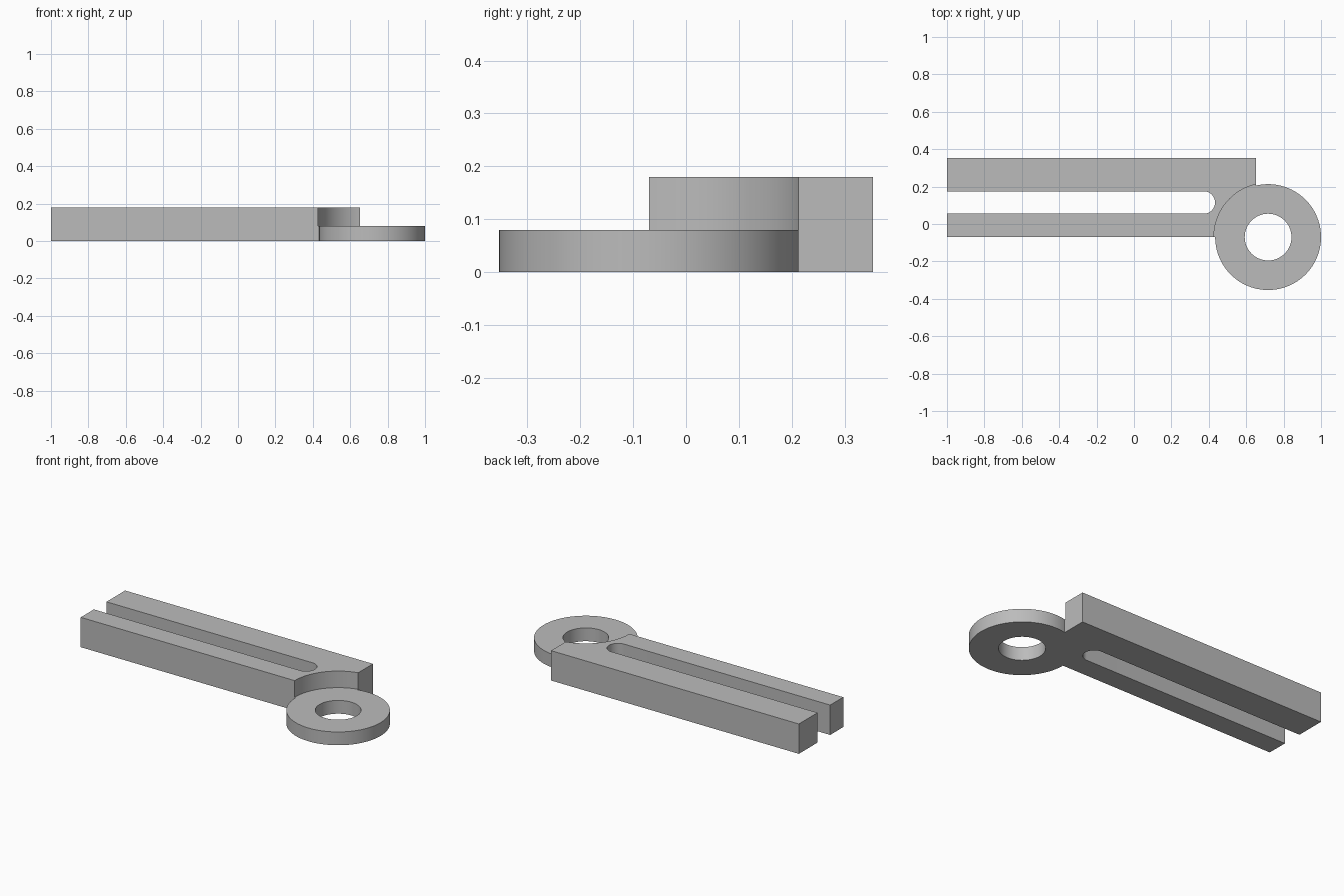
import bpy
import bmesh
from math import cos, sin, pi, radians

cube = bpy.data.objects.get("Cube")
if cube:
    bpy.data.objects.remove(cube, do_unlink=True)

grey = bpy.data.materials.new("plain grey")
grey.use_nodes = True
grey.diffuse_color = (0.5, 0.5, 0.5, 1)
grey.node_tree.nodes["Principled BSDF"].inputs["Base Color"].default_value = (0.5, 0.5, 0.5, 1)


def arc(cx, cy, r, start=0.0, sweep=2 * pi, steps=96):
    """Points along an arc; a full circle does not repeat its first point."""
    count = steps if sweep >= 2 * pi else steps + 1
    return [(cx + r * cos(start + sweep * i / steps),
             cy + r * sin(start + sweep * i / steps)) for i in range(count)]


def prism(name, outline, bottom, top):
    """Extrude a counter-clockwise outline between two heights."""
    bm = bmesh.new()
    face = bm.faces.new([bm.verts.new((x, y, bottom)) for x, y in outline])
    new = bmesh.ops.extrude_face_region(bm, geom=[face])["geom"]
    raised = [v for v in new if isinstance(v, bmesh.types.BMVert)]
    bmesh.ops.translate(bm, vec=(0, 0, top - bottom), verts=raised)
    bmesh.ops.recalc_face_normals(bm, faces=bm.faces)
    mesh = bpy.data.meshes.new(name)
    bm.to_mesh(mesh)
    bm.free()
    mesh.materials.append(grey)
    obj = bpy.data.objects.new(name, mesh)
    bpy.context.collection.objects.link(obj)
    return obj


def combine(target, tool, operation):
    """Apply a boolean and discard the tool."""
    tool.hide_render = True
    bpy.context.view_layer.objects.active = target
    mod = target.modifiers.new(operation.title(), "BOOLEAN")
    mod.operation = operation
    mod.solver = "EXACT"
    mod.object = tool
    bpy.ops.object.modifier_apply(modifier=mod.name)
    bpy.data.objects.remove(tool, do_unlink=True)


EYE_X, EYE_Y = 0.717, -0.07
EYE_R, HOLE_R, RECESS_R = 0.283, 0.125, 0.29
EYE_TOP, ARM_TOP = 0.08, 0.18
ARM_END, ARM_BACK = 0.653, 0.353
SLOT_Y, SLOT_R, SLOT_END = 0.115, 0.06, 0.433

# Straight arm
arm = prism("slotted_arm", [(-1, EYE_Y), (ARM_END, EYE_Y),
                            (ARM_END, ARM_BACK), (-1, ARM_BACK)], 0, ARM_TOP)

# Open slot with a rounded inner end
slot = [(-1.1, SLOT_Y - SLOT_R)]
slot += arc(SLOT_END - SLOT_R, SLOT_Y, SLOT_R, -pi / 2, pi, 32)
slot += [(-1.1, SLOT_Y + SLOT_R)]
combine(arm, prism("slot_cutter", slot, -0.1, 0.3), "DIFFERENCE")

# Curved recess above the eye
recess = arc(EYE_X, EYE_Y, RECESS_R)
combine(arm, prism("recess_cutter", recess, EYE_TOP, 0.3), "DIFFERENCE")

# Flat eye joined to the arm, then bored through
combine(arm, prism("eye", arc(EYE_X, EYE_Y, EYE_R), 0, EYE_TOP), "UNION")
combine(arm, prism("bore_cutter", arc(EYE_X, EYE_Y, HOLE_R), -0.1, 0.3), "DIFFERENCE")

# Smooth curved walls, crisp edges
bpy.ops.object.select_all(action="DESELECT")
arm.select_set(True)
bpy.context.view_layer.objects.active = arm
bpy.ops.object.shade_smooth_by_angle(angle=radians(30))
